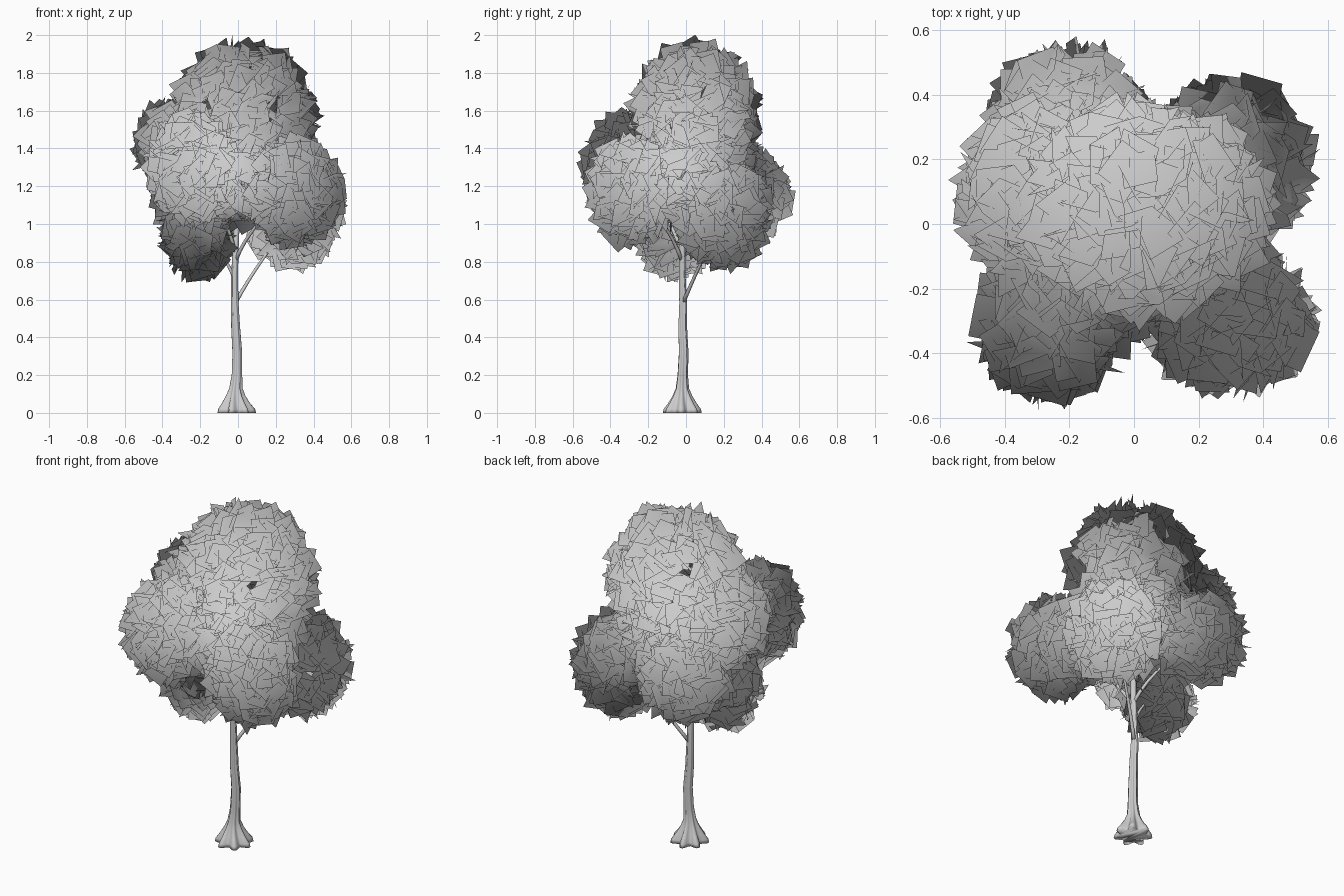
import bpy, bmesh, math, random
from mathutils import Vector, Matrix

if "Cube" in bpy.data.objects:
    bpy.data.objects.remove(bpy.data.objects["Cube"])

random.seed(4)


def finish(bm, name):
    me = bpy.data.meshes.new(name)
    bm.to_mesh(me)
    bm.free()
    ob = bpy.data.objects.new(name, me)
    bpy.context.collection.objects.link(ob)
    for p in me.polygons:
        p.use_smooth = True
    return ob


def skin(bm, rings):
    """Bridge a list of vertex rings and cap both ends."""
    n = len(rings[0])
    for a, b in zip(rings, rings[1:]):
        for i in range(n):
            j = (i + 1) % n
            bm.faces.new((a[i], a[j], b[j], b[i]))
    bm.faces.new(rings[0][::-1])
    bm.faces.new(rings[-1])


# Trunk: lobed root flare narrowing into a slightly wavy stem
# each row: height, centre x, centre y, radius, lobe depth
trunk_rows = [
    (0.00, -0.01, -0.02, 0.088, 0.22), (0.02, -0.01, -0.02, 0.084, 0.22),
    (0.05, -0.012, -0.02, 0.066, 0.20), (0.09, -0.013, -0.02, 0.046, 0.17),
    (0.13, -0.012, -0.02, 0.032, 0.14), (0.20, -0.006, -0.018, 0.026, 0.10),
    (0.32, -0.004, -0.013, 0.024, 0.10), (0.45, -0.012, -0.018, 0.022, 0.10),
    (0.58, -0.017, -0.016, 0.019, 0.10), (0.72, -0.018, -0.02, 0.017, 0.08),
    (0.88, -0.012, -0.02, 0.016, 0.05), (1.10, 0.0, 0.0, 0.013, 0.0),
    (1.45, 0.02, 0.03, 0.008, 0.0)]
bm = bmesh.new()
rings = []
for z, cx, cy, r, lobe in trunk_rows:
    ring = []
    for i in range(42):
        a = math.tau * i / 42
        rr = r * (1 + lobe * math.cos(7 * a + 3 * z + 0.4))
        ring.append(bm.verts.new((cx + rr * math.cos(a), cy + rr * math.sin(a), z)))
    rings.append(ring)
skin(bm, rings)
finish(bm, "trunk")


# Branches: thin tapered tubes reaching from the trunk into the leaf clumps
def branch(name, start, mid, end, r0, r1, sides=8, steps=6):
    p0, p1, p2 = Vector(start), Vector(mid), Vector(end)
    bm = bmesh.new()
    rings = []
    for k in range(steps + 1):
        t = k / steps
        p = p0 * (1 - t) ** 2 + p1 * 2 * t * (1 - t) + p2 * t * t
        d = (p1 - p0) * (1 - t) + (p2 - p1) * t
        q = d.to_track_quat('Z', 'Y')
        r = r0 + (r1 - r0) * t
        rings.append([bm.verts.new(p + q @ Vector((r * math.cos(math.tau * i / sides),
                      r * math.sin(math.tau * i / sides), 0))) for i in range(sides)])
    skin(bm, rings)
    finish(bm, name)


branch("branch_back_right", (-0.015, -0.016, 0.58), (0.07, 0.05, 0.74), (0.25, 0.17, 0.98), 0.011, 0.006)
branch("branch_low_left", (-0.018, -0.018, 0.70), (-0.05, -0.02, 0.82), (-0.18, -0.05, 0.93), 0.010, 0.005)
branch("branch_front_right", (-0.015, -0.02, 0.80), (0.05, -0.08, 0.98), (0.26, -0.24, 1.15), 0.011, 0.005)
branch("branch_front_left", (-0.015, -0.02, 0.84), (-0.05, -0.08, 1.05), (-0.23, -0.26, 1.25), 0.011, 0.005)
branch("branch_back_left", (-0.012, -0.02, 0.82), (-0.05, 0.08, 1.0), (-0.18, 0.28, 1.12), 0.011, 0.005)
branch("branch_left", (-0.01, -0.01, 0.95), (-0.08, 0.03, 1.2), (-0.27, 0.11, 1.4), 0.010, 0.005)


# Leaf clumps: randomly turned square cards in the outer shell of ellipsoids
clumps = {  # name: centre, radii, card count
    "leaves_top": ((0.03, 0.05, 1.56), (0.36, 0.30, 0.375), 430),
    "leaves_middle": ((0.04, 0.01, 1.27), (0.34, 0.33, 0.25), 330),
    "leaves_front_left": ((-0.25, -0.30, 1.30), (0.19, 0.21, 0.26), 230),
    "leaves_front_right": ((0.30, -0.29, 1.17), (0.22, 0.20, 0.25), 230),
    "leaves_back_right": ((0.29, 0.19, 1.05), (0.225, 0.22, 0.25), 230),
    "leaves_back_left": ((-0.20, 0.31, 1.15), (0.22, 0.20, 0.22), 210),
    "leaves_left": ((-0.29, 0.08, 1.42), (0.225, 0.26, 0.22), 230),
    "leaves_low_left": ((-0.22, -0.06, 0.94), (0.155, 0.16, 0.19), 160),
}
heart = Vector((0, 0, 1.15))  # shading normals radiate from here


def depth(p, c, r):
    return math.sqrt(sum(((p[i] - c[i]) / r[i]) ** 2 for i in range(3)))


for name, (c, r, count) in clumps.items():
    bm = bmesh.new()
    for i in range(count):
        # evenly spread directions on a sphere
        z = 1 - 2 * (i + 0.5) / count
        a = i * 2.39996 + random.uniform(-0.2, 0.2)
        s = math.sqrt(1 - z * z)
        d = Vector((s * math.cos(a), s * math.sin(a), z))
        p = Vector([c[k] + d[k] * r[k] * random.uniform(0.88, 1.0) for k in range(3)])
        # leave out cards buried deep in a neighbour
        if any(depth(p, oc, orr) < 0.7 for on, (oc, orr, _) in clumps.items() if on != name):
            continue
        n = Vector([random.gauss(0, 0.55) + d[k] * 0.55 for k in range(3)]).normalized()
        rot = n.to_track_quat('Z', 'Y').to_matrix().to_4x4()
        spin = Matrix.Rotation(random.uniform(0, math.tau), 4, 'Z')
        h = random.uniform(0.055, 0.07)
        m = Matrix.Translation(p) @ rot @ spin
        f = bm.faces.new([bm.verts.new(m @ Vector((x * h, y * h, 0)))
                          for x, y in ((-1, -1), (1, -1), (1, 1), (-1, 1))])
        if n.dot(p - heart) < 0:
            f.normal_flip()
    me = finish(bm, name).data
    # soft shading across the whole crown
    me.normals_split_custom_set_from_vertices([(v.co - heart).normalized() for v in me.vertices])
